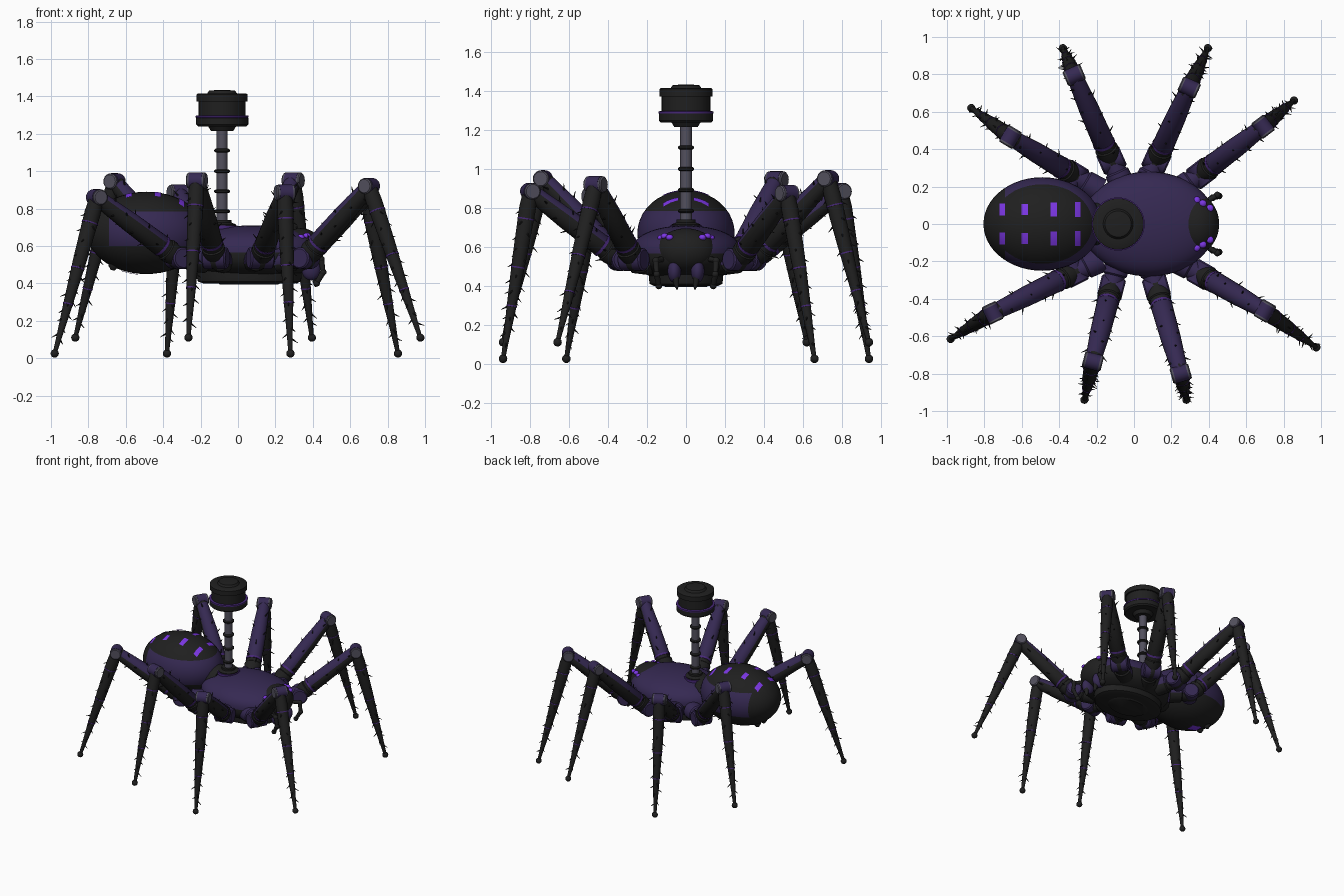
import bpy, bmesh, math, random
from mathutils import Vector, Matrix

if "Cube" in bpy.data.objects:
    bpy.data.objects.remove(bpy.data.objects["Cube"])

random.seed(4)


def mat(name, col):
    m = bpy.data.materials.new(name)
    m.diffuse_color = (*col, 1)
    m.use_nodes = True
    m.node_tree.nodes["Principled BSDF"].inputs["Base Color"].default_value = m.diffuse_color
    return m


MATS = [mat("black shell", (0.014, 0.014, 0.014)), mat("dark violet", (0.036, 0.022, 0.085)),
        mat("bright violet", (0.2, 0.037, 0.78)), mat("grey metal", (0.085, 0.08, 0.11)),
        mat("deep purple trim", (0.06, 0.02, 0.18))]
BLACK, VIOLET, GLOW, GREY, TRIM = range(5)


def finish(name, bm, rule=0, angle=40):
    """Write the bmesh to an object; rule is a material number or a face function."""
    bm.normal_update()
    for f in bm.faces:
        f.smooth = True
        f.material_index = rule(f) if callable(rule) else rule
    me = bpy.data.meshes.new(name)
    bm.to_mesh(me)
    bm.free()
    for m in MATS:
        me.materials.append(m)
    me.set_sharp_from_angle(angle=math.radians(angle))
    ob = bpy.data.objects.new(name, me)
    bpy.context.collection.objects.link(ob)
    return ob


def spin(bm, prof, origin, axis=(0, 0, 1), seg=20, scale=(1, 1)):
    """Add a turned shape: prof is (radius, distance along the axis)."""
    q = Vector(axis).to_track_quat('Z', 'Y').to_matrix()
    rings = []
    for r, d in prof:
        rings.append([bm.verts.new(Vector(origin) + q @ Vector(
            (r * scale[0] * math.cos(2 * math.pi * i / seg),
             r * scale[1] * math.sin(2 * math.pi * i / seg), d))) for i in range(seg)])
    for a, b in zip(rings, rings[1:]):
        for i in range(seg):
            j = (i + 1) % seg
            bm.faces.new((a[i], a[j], b[j], b[i]))
    bm.faces.new(rings[0][::-1])
    bm.faces.new(rings[-1])


def lathe(name, prof, origin, axis=(0, 0, 1), rule=0, seg=20, scale=(1, 1)):
    bm = bmesh.new()
    spin(bm, prof, origin, axis, seg, scale)
    return finish(name, bm, rule)


def limb(name, a, b, prof, rule=0, seg=16):
    """Turned shape between two points: prof is (fraction, radius)."""
    a, b = Vector(a), Vector(b)
    L = (b - a).length
    return lathe(name, [(r, t * L) for t, r in prof], a, b - a, rule, seg)


def blob(name, c, rad, rule=0, power=1.0, cuts=(), seg=40):
    """Ellipsoid with poles along x; a power below 1 flattens top and bottom."""
    bm = bmesh.new()
    bmesh.ops.create_uvsphere(bm, u_segments=seg, v_segments=seg * 2 // 3, radius=1,
                              matrix=Matrix.Rotation(math.pi / 2, 4, 'Y'))
    for v in bm.verts:
        z = math.copysign(abs(v.co.z) ** power, v.co.z)
        v.co = Vector((v.co.x * rad[0], v.co.y * rad[1], z * rad[2])) + Vector(c)
    for co, no in cuts:
        bmesh.ops.bisect_plane(bm, geom=bm.verts[:] + bm.edges[:] + bm.faces[:],
                               dist=1e-5, plane_co=co, plane_no=no)
    return finish(name, bm, rule)


# --- Abdomen: black back and belly with a violet flank band
AC, AR = Vector((-0.49, 0, 0.67)), (0.315, 0.25, 0.22)


def abdomen_rule(f):
    p = f.calc_center_median()
    return VIOLET if 0.6 < p.z < 0.785 and p.x > -0.69 else BLACK


blob("abdomen", AC, AR, abdomen_rule, 1.0,
     [((0, 0, 0.6), (0, 0, 1)), ((0, 0, 0.785), (0, 0, 1)), ((-0.69, 0, 0), (1, 0, 0))])


def marking(name, x, y, wx, wy, side=1):
    """Thin glowing patch that follows the abdomen surface."""
    bm = bmesh.new()
    bmesh.ops.create_grid(bm, x_segments=4, y_segments=4, size=0.5)
    for v in bm.verts:
        px, py = x + v.co.x * wx, y + v.co.y * wy
        h = 1 - ((px - AC.x) / AR[0]) ** 2 - (py / AR[1]) ** 2
        v.co = Vector((px, py, AC.z + side * (AR[2] * math.sqrt(max(h, 0)) + 0.005)))
    if side < 0:
        bmesh.ops.reverse_faces(bm, faces=bm.faces[:])
    finish(name, bm, GLOW)


for s in (-1, 1):
    for x, wx, wy in ((-0.705, 0.03, 0.065), (-0.583, 0.035, 0.06), (-0.43, 0.035, 0.075), (-0.30, 0.03, 0.08)):
        marking("abdomen_marking", x, s * 0.078, wx, wy)
    limb("spinneret", (-0.66, s * 0.04, 0.53), (-0.67, s * 0.04, 0.47), [(0, 0.03), (0.7, 0.025), (1, 0.01)])
marking("belly_marking", -0.58, 0, 0.09, 0.07, -1)

# --- Thorax: violet shell on a black underside, with a belly plate and waist
blob("thorax", (0.08, 0, 0.565), (0.36, 0.28, 0.145),
     lambda f: VIOLET if f.calc_center_median().z > 0.565 else BLACK, 0.8,
     [((0, 0, 0.565), (0, 0, 1))], 48)
lathe("belly_plate", [(0.88, 0.40), (0.98, 0.41), (1, 0.43), (1, 0.5)], (0.06, 0, 0),
      seg=48, scale=(0.28, 0.19))
lathe("belly_disc", [(0.55, 0.393), (0.6, 0.402)], (0.06, 0, 0), seg=40, scale=(0.28, 0.19))
limb("waist", (-0.32, 0, 0.62), (-0.15, 0, 0.6), [(0, 0.12), (1, 0.12)])

# --- Head with eyes, jaws, fangs and feelers
HC, HR = Vector((0.335, 0, 0.58)), (0.12, 0.155, 0.115)
blob("head", HC, HR, BLACK)
for s in (-1, 1):
    for d in ((-0.35, 0.78, 0.62), (0.0, 0.88, 0.62), (0.28, 0.72, 0.66), (0.6, 0.55, 0.6)):
        n = Vector((d[0], d[1] * s, d[2])).normalized()
        blob("eye", HC + Vector([n[i] * HR[i] for i in range(3)]), (0.02, 0.02, 0.016), GLOW, seg=15)
    blob("jaw", (0.39, s * 0.06, 0.475), (0.05, 0.035, 0.06), VIOLET, seg=18)
    limb("fang", (0.41, s * 0.055, 0.45), (0.415, s * 0.045, 0.38), [(0, 0.02), (0.6, 0.014), (1, 0.003)])
    path = [(0.37, s * 0.11, 0.54), (0.445, s * 0.155, 0.53), (0.455, s * 0.15, 0.46), (0.42, s * 0.14, 0.40)]
    for a, b in zip(path, path[1:]):
        limb("feeler", a, b, [(0, 0.016), (1, 0.013)], seg=10)
        blob("feeler_joint", b, (0.018,) * 3, BLACK, seg=12)

# --- Sensor mast with collars and a drum on top
MX = -0.085
lathe("mast_base", [(0.075, 0.68), (0.075, 0.715), (0.05, 0.725), (0.05, 0.74)], (MX, 0, 0), seg=24)
lathe("mast_base_ring", [(0.083, 0.69), (0.083, 0.709)], (MX, 0, 0), rule=TRIM, seg=24)
lathe("mast", [(0.03, 0.7), (0.03, 1.24)], (MX, 0, 0), rule=GREY)
for z in (0.785, 0.892, 1.0, 1.11):
    lathe("mast_collar", [(0.034, z - 0.01), (0.042, z - 0.004), (0.042, z + 0.004), (0.034, z + 0.01)], (MX, 0, 0))
lathe("sensor_drum", [(0.06, 1.215), (0.075, 1.24), (0.13, 1.24), (0.14, 1.25), (0.14, 1.285), (0.125, 1.295),
                      (0.125, 1.372), (0.137, 1.372), (0.137, 1.41), (0.13, 1.415), (0.08, 1.415),
                      (0.07, 1.43), (0.03, 1.434)], (MX, 0, 0), seg=40)
lathe("drum_light_ring", [(0.13, 1.284), (0.142, 1.286), (0.142, 1.296), (0.13, 1.298)], (MX, 0, 0), rule=TRIM, seg=40)

# --- Legs: (shoulder xy, knee xyz, foot xyz)
LEGS = [((0.36, -0.27), (0.70, -0.465, 0.92), (0.975, -0.66, 0.11)),
        ((0.36, 0.27), (0.69, 0.52, 0.875), (0.855, 0.66, 0.025)),
        ((0.12, -0.34), (0.25, -0.80, 0.885), (0.28, -0.94, 0.025)),
        ((0.12, 0.34), (0.295, 0.73, 0.95), (0.395, 0.94, 0.11)),
        ((-0.12, -0.34), (-0.22, -0.735, 0.95), (-0.265, -0.94, 0.11)),
        ((-0.12, 0.34), (-0.32, 0.795, 0.885), (-0.38, 0.94, 0.025)),
        ((-0.32, -0.26), (-0.755, -0.475, 0.86), (-0.98, -0.615, 0.025)),
        ((-0.32, 0.26), (-0.66, 0.465, 0.945), (-0.87, 0.62, 0.11))]
bristles = bmesh.new()


def add_bristles(a, b, r0, r1, count):
    along = (b - a).normalized()
    u = along.orthogonal().normalized()
    w = along.cross(u)
    for k in range(count):
        t = 0.12 + 0.82 * k / count
        ang = k * 2.4 + random.uniform(-0.4, 0.4)
        out = u * math.cos(ang) + w * math.sin(ang)
        spin(bristles, [(0.006, 0), (0.001, random.uniform(0.03, 0.045))],
             a.lerp(b, t) + out * (r0 + (r1 - r0) * t - 0.006), out + along * 0.7, 5)


for sh, kn, ft in LEGS:
    S, K, F = Vector((*sh, 0.535)), Vector(kn), Vector(ft)
    flat = Vector((K.x - S.x, K.y - S.y, 0)).normalized()
    side = Vector((-flat.y, flat.x, 0))
    L = (K - S).length

    def thigh_rule(f):
        t = (f.calc_center_median() - S).dot(K - S) / L ** 2
        return VIOLET if f.normal.z > 0.27 and 0.2 < t < 0.97 else BLACK

    # hip and shoulder joint
    limb("hip", S - flat * 0.16 - Vector((0, 0, 0.01)), S,
         [(0, 0.07), (0.55, 0.065), (0.6, 0.055), (1, 0.055)], lambda f: VIOLET if f.normal.z > -0.3 else BLACK)
    blob("shoulder", S, (0.06,) * 3, BLACK, seg=20)
    lathe("shoulder_pin", [(0.05, -0.066), (0.058, -0.058), (0.058, 0.058), (0.05, 0.066)], S, side, VIOLET)
    # thigh with base bands
    limb("thigh", S, K, [(0, 0.05), (0.1, 0.062), (0.14, 0.062), (0.15, 0.055), (0.2, 0.055), (0.21, 0.058),
                         (0.6, 0.054), (0.94, 0.044), (1, 0.036)], thigh_rule, 24)
    limb("thigh_band", S.lerp(K, 0.19), S.lerp(K, 0.215), [(0, 0.06), (1, 0.06)], TRIM)
    # knee hinge with grey end caps
    lathe("knee", [(0.044, -0.036), (0.044, 0.036)], K, side, VIOLET)
    for s in (-1, 1):
        lathe("knee_cap", [(0.042, 0.03), (0.042, 0.046), (0.036, 0.052)], K, side * s, GREY)
    # shin with trim rings, and ball foot
    limb("shin", K, F, [(0, 0.038), (0.1, 0.044), (0.4, 0.037), (0.7, 0.025), (0.9, 0.015), (1, 0.011)])
    for t, r in ((0.16, 0.045), (0.45, 0.037), (0.68, 0.028)):
        limb("shin_ring", K.lerp(F, t), K.lerp(F, t + 0.008), [(0, r), (1, r)], TRIM)
    blob("foot", F, (0.022,) * 3, BLACK, seg=15)
    add_bristles(S, K, 0.06, 0.046, 16)
    add_bristles(K, F, 0.046, 0.012, 26)
finish("leg_bristles", bristles, BLACK)
